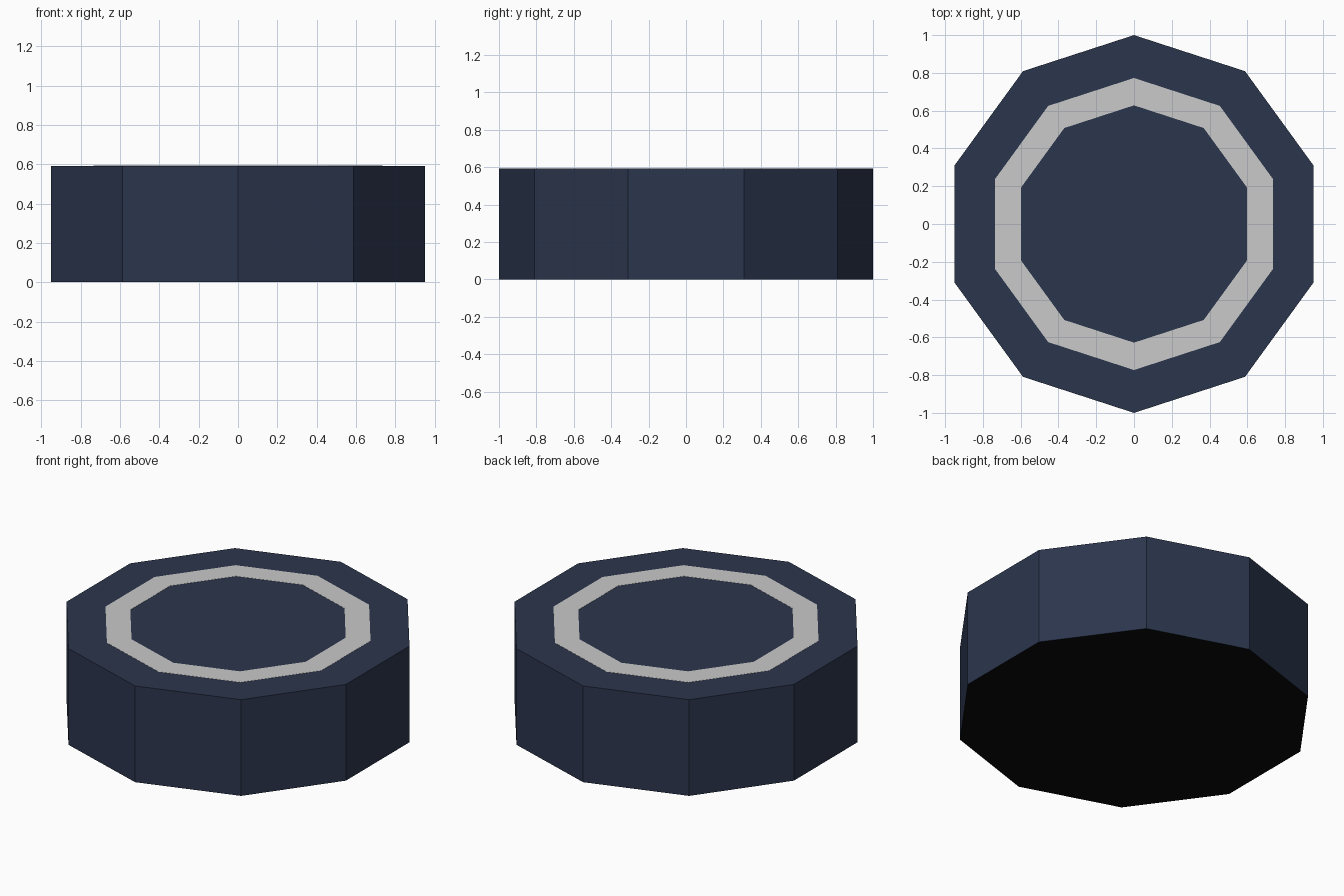
import bpy, bmesh, math

if "Cube" in bpy.data.objects:
    bpy.data.objects.remove(bpy.data.objects["Cube"])

SIDES = 10
BODY_TOP = 0.592


def material(name, rgb):
    m = bpy.data.materials.new(name)
    m.diffuse_color = (*rgb, 1.0)
    m.use_nodes = True
    m.node_tree.nodes["Principled BSDF"].inputs["Base Color"].default_value = m.diffuse_color
    return m


def decagon(bm, radius, z):
    # corners point along +y and -y
    return [bm.verts.new((radius * math.sin(2 * math.pi * i / SIDES),
                          radius * math.cos(2 * math.pi * i / SIDES), z))
            for i in range(SIDES)]


def bridge(bm, a, b):
    for i in range(SIDES):
        j = (i + 1) % SIDES
        bm.faces.new((a[i], a[j], b[j], b[i]))


def finish(bm, name, mats):
    bmesh.ops.recalc_face_normals(bm, faces=bm.faces)
    mesh = bpy.data.meshes.new(name)
    bm.to_mesh(mesh)
    bm.free()
    for m in mats:
        mesh.materials.append(m)
    obj = bpy.data.objects.new(name, mesh)
    bpy.context.collection.objects.link(obj)


navy = material("dark slate blue", (0.024, 0.036, 0.074))
grey = material("light grey", (0.585, 0.585, 0.585))
black = material("black", (0.003, 0.003, 0.003))

# Ten-sided solid body with a black underside
bm = bmesh.new()
low, high = decagon(bm, 1.0, 0), decagon(bm, 1.0, BODY_TOP)
bridge(bm, low, high)
bm.faces.new(low).material_index = 1
bm.faces.new(high)
finish(bm, "body", [navy, black])

# Very thin ring plate on the top face
bm = bmesh.new()
top = BODY_TOP + 0.001
loops = [decagon(bm, r, z) for r, z in
         ((0.773, BODY_TOP), (0.773, top), (0.628, top), (0.628, BODY_TOP))]
for k in range(4):
    bridge(bm, loops[k], loops[(k + 1) % 4])
finish(bm, "top_ring", [grey])
